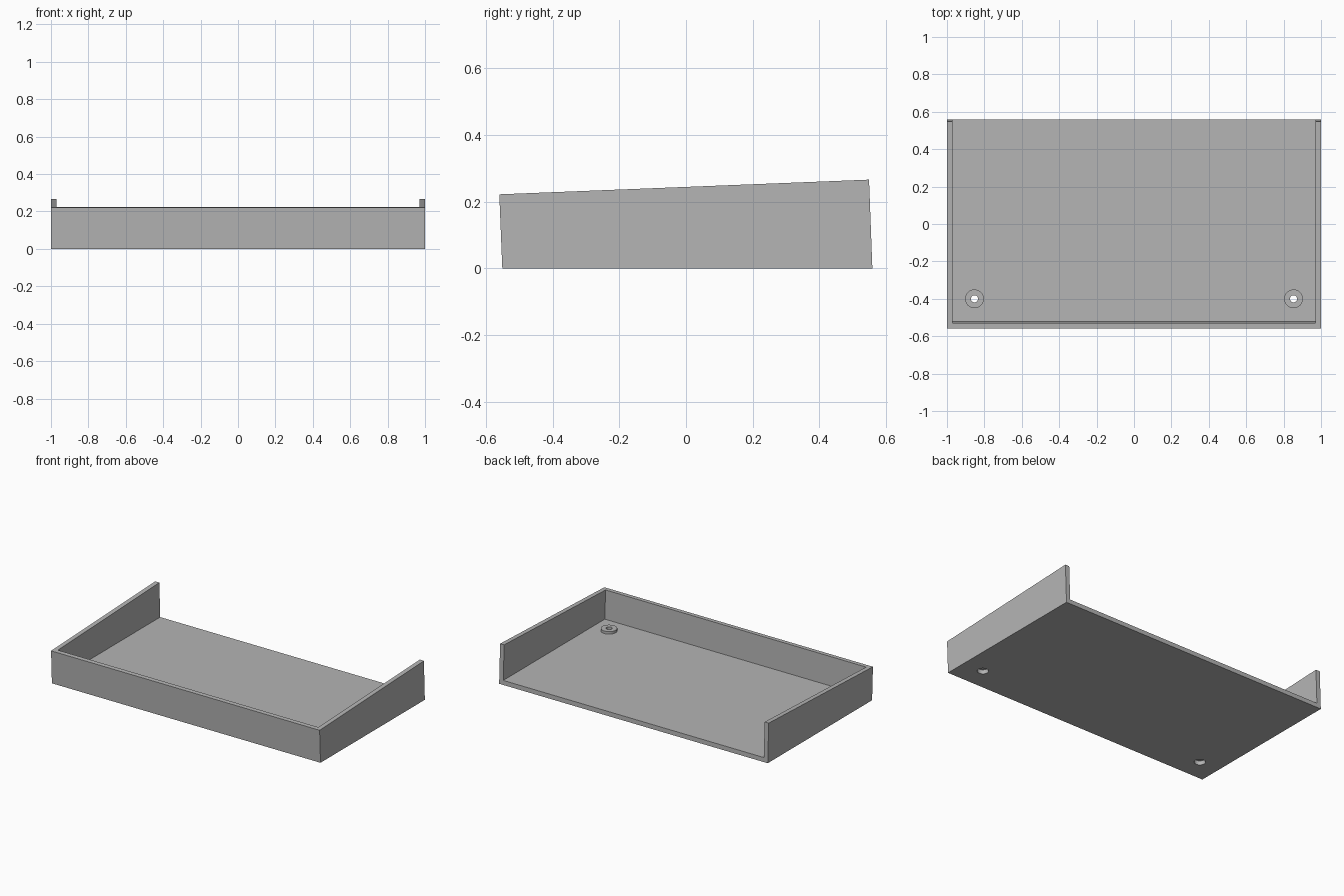
import bpy
import bmesh
import math

cube = bpy.data.objects.get("Cube")
if cube:
    bpy.data.objects.remove(cube, do_unlink=True)

# Material
grey = bpy.data.materials.new("plain grey")
grey.use_nodes = True
colour = (0.46, 0.46, 0.46, 1)
grey.diffuse_color = colour
grey.node_tree.nodes["Principled BSDF"].inputs["Base Color"].default_value = colour


def finish(name, bm):
    bmesh.ops.recalc_face_normals(bm, faces=bm.faces)
    mesh = bpy.data.meshes.new(name)
    bm.to_mesh(mesh)
    bm.free()
    mesh.materials.append(grey)
    obj = bpy.data.objects.new(name, mesh)
    bpy.context.collection.objects.link(obj)
    return obj


def prism(name, profile, half_width):
    """Extrude a side profile of (y, z) points across x."""
    bm = bmesh.new()
    face = bm.faces.new([bm.verts.new((-half_width, y, z)) for y, z in profile])
    moved = bmesh.ops.extrude_face_region(bm, geom=[face])["geom"]
    verts = [g for g in moved if isinstance(g, bmesh.types.BMVert)]
    bmesh.ops.translate(bm, verts=verts, vec=(2 * half_width, 0, 0))
    return finish(name, bm)


def cylinder(name, x, y, radius, bottom, top):
    bm = bmesh.new()
    bmesh.ops.create_cone(bm, cap_ends=True, segments=48, radius1=radius,
                          radius2=radius, depth=top - bottom)
    bmesh.ops.translate(bm, verts=bm.verts, vec=(x, y, (top + bottom) / 2))
    return finish(name, bm)


def combine(target, tool, operation):
    """Apply a boolean and discard the helper."""
    tool.hide_render = True
    mod = target.modifiers.new(operation.lower(), "BOOLEAN")
    mod.operation = operation
    mod.solver = "EXACT"
    mod.object = tool
    bpy.context.view_layer.objects.active = target
    bpy.ops.object.modifier_apply(modifier=mod.name)
    bpy.data.objects.remove(tool, do_unlink=True)


# Tray body: slanted side profile, hollowed and open at the top and back
WALL, FLOOR = 0.03, 0.03
tray = prism("tray", [(-0.551, 0), (0.559, 0), (0.549, 0.266), (-0.56, 0.222)], 1)
hollow = prism("hollow_cutter",
               [(-0.522, FLOOR), (0.8, FLOOR), (0.8, 0.4), (-0.537, 0.4)], 1 - WALL)
combine(tray, hollow, "DIFFERENCE")

# Screw bosses near the front, recessed from below with a through hole
for x in (-0.853, 0.853):
    y = -0.4
    combine(tray, cylinder("boss", x, y, 0.05, 0.01, 0.047), "UNION")
    combine(tray, cylinder("recess_cutter", x, y, 0.034, -0.05, 0.028), "DIFFERENCE")
    combine(tray, cylinder("hole_cutter", x, y, 0.019, -0.05, 0.1), "DIFFERENCE")

# Round the holes' shading while keeping every corner sharp
bpy.ops.object.select_all(action="DESELECT")
tray.select_set(True)
bpy.context.view_layer.objects.active = tray
bpy.ops.object.shade_smooth_by_angle(angle=math.radians(30))
